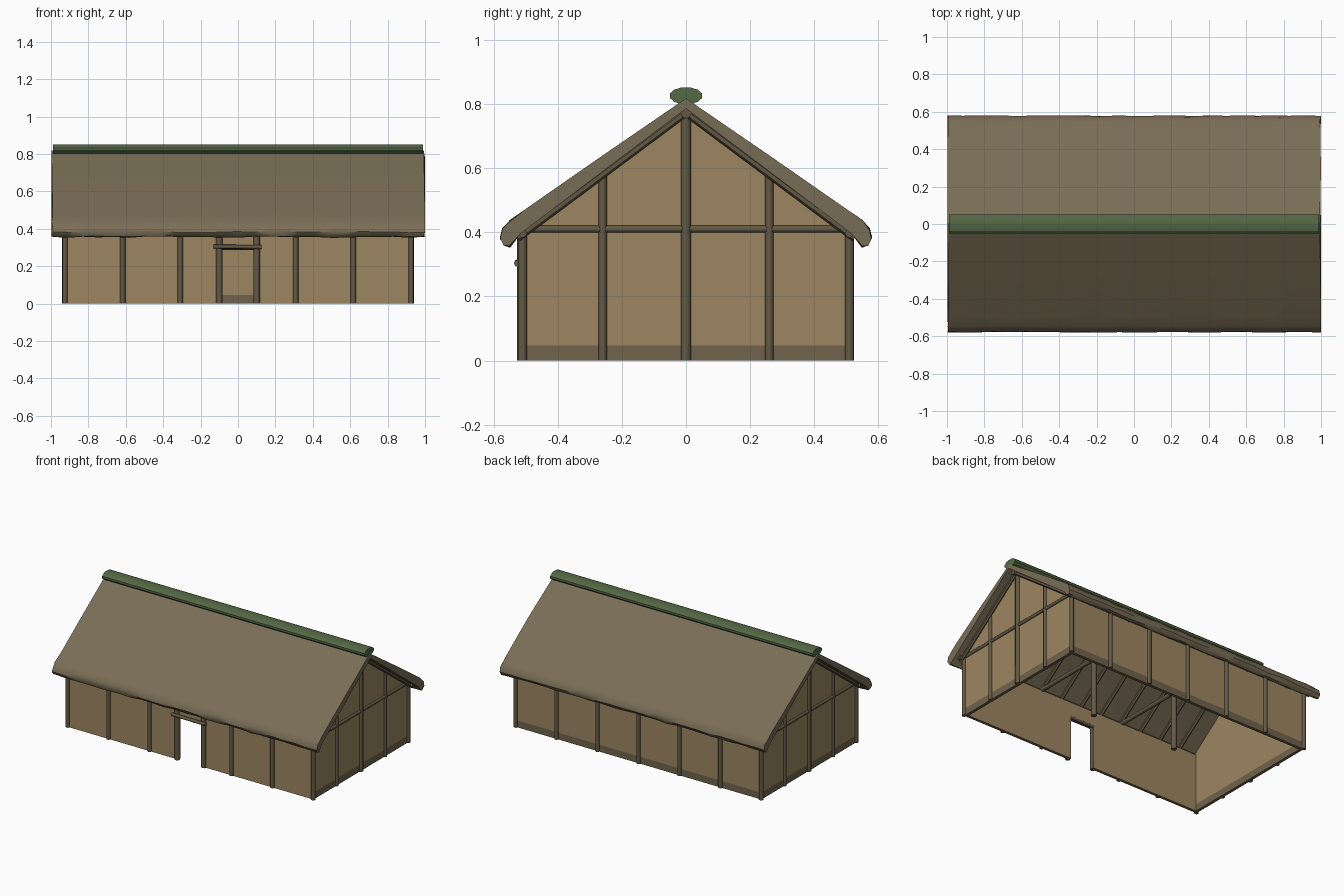
import bpy, bmesh, math, random
from mathutils import Vector

random.seed(4)
cube = bpy.data.objects.get("Cube")
if cube:
    bpy.data.objects.remove(cube, do_unlink=True)


def material(name, rgb):
    m = bpy.data.materials.new(name)
    m.use_nodes = True
    m.diffuse_color = (*rgb, 1)
    m.node_tree.nodes["Principled BSDF"].inputs["Base Color"].default_value = (*rgb, 1)
    return m


DAUB = material("tan daub", (0.34, 0.24, 0.12))
EARTH = material("damp earth", (0.16, 0.125, 0.072))
WOOD = material("weathered wood", (0.125, 0.1, 0.06))
THATCH = material("thatch", (0.192, 0.154, 0.093))
TURF = material("green turf", (0.09, 0.14, 0.06))


def finish(name, bm, mats, smooth=None):
    bmesh.ops.recalc_face_normals(bm, faces=bm.faces[:])
    mesh = bpy.data.meshes.new(name)
    bm.to_mesh(mesh)
    bm.free()
    ob = bpy.data.objects.new(name, mesh)
    bpy.context.collection.objects.link(ob)
    for m in mats:
        mesh.materials.append(m)
    if smooth:
        bpy.ops.object.select_all(action='DESELECT')
        ob.select_set(True)
        bpy.context.view_layer.objects.active = ob
        bpy.ops.object.shade_smooth_by_angle(angle=math.radians(smooth))
    return ob


def pole(name, a, b, r, sides=8):
    """Round timber between two points."""
    a, b = Vector(a), Vector(b)
    bm = bmesh.new()
    bmesh.ops.create_cone(bm, cap_ends=True, segments=sides, radius1=r, radius2=r,
                          depth=(b - a).length)
    turn = (b - a).to_track_quat('Z', 'Y').to_matrix().to_4x4()
    turn.translation = (a + b) / 2
    bm.transform(turn)
    return finish(name, bm, [WOOD], 50)


def loft(profile, stations, axis):
    """Sweep a closed (side, z) profile along x or y."""
    bm = bmesh.new()
    rings = []
    for t in stations:
        rings.append([bm.verts.new((t, u, z) if axis == 'x' else (u, t, z))
                      for u, z in profile])
    n = len(profile)
    for r, s in zip(rings, rings[1:]):
        for i in range(n):
            bm.faces.new((r[i], r[(i + 1) % n], s[(i + 1) % n], s[i]))
    bm.faces.new(rings[0])
    bm.faces.new(rings[-1])
    return bm


def wall(name, profile, lo, hi, axis):
    """Daub wall whose foot is stained by earth."""
    bm = loft(profile, (lo, hi), axis)
    foot = 0.047
    bmesh.ops.bisect_plane(bm, geom=bm.verts[:] + bm.edges[:] + bm.faces[:],
                           plane_co=(0, 0, foot), plane_no=(0, 0, 1))
    for f in bm.faces:
        f.material_index = int(f.calc_center_median().z < foot)
    return finish(name, bm, [DAUB, EARTH])


HX, HY, EAVE, RIDGE = 0.925, 0.51, 0.395, 0.772

# Walls, with the doorway in the front
wall("back_wall", [(-HX, 0), (HX, 0), (HX, EAVE), (-HX, EAVE)], HY - 0.02, HY, 'y')
wall("front_wall", [(-HX, 0), (-0.09, 0), (-0.09, 0.3), (0.09, 0.3), (0.09, 0),
                    (HX, 0), (HX, EAVE), (-HX, EAVE)], -HY, -HY + 0.02, 'y')
gable = [(-HY, 0), (HY, 0), (HY, EAVE), (0, RIDGE + 0.008), (-HY, EAVE)]
for side, s in (("left", 1), ("right", -1)):
    wall(side + "_gable_wall", gable, s * (HX - 0.02), s * HX, 'x')

# Wall posts
bays = [i * HX / 3 for i in range(-3, 4)]
for x in bays:
    pole("back_post", (x, HY, 0), (x, HY, EAVE), 0.014)
    if abs(x) > 0.01:
        pole("front_post", (x, -HY, 0), (x, -HY, EAVE), 0.014)

# Door frame
for x in (-0.1, 0.1):
    pole("door_post", (x, -HY, 0), (x, -HY, EAVE), 0.017)
pole("door_lintel", (-0.13, -HY - 0.015, 0.305), (0.125, -HY - 0.015, 0.303), 0.011)
pole("door_head", (-0.1, -HY + 0.01, 0.297), (0.1, -HY + 0.01, 0.297), 0.011)

# Gable framing
for s in (-1, 1):
    x = s * HX
    pole("gable_centre_post", (x, 0, 0), (x, 0, RIDGE), 0.016)
    pole("gable_tie", (x, -HY, 0.41), (x, HY, 0.41), 0.011)
    for y in (-0.26, 0.26):
        pole("gable_side_post", (x, y, 0), (x, y, 0.582), 0.013)

# Long roof timbers
pole("ridge_pole", (-0.965, 0, RIDGE), (0.965, 0, RIDGE), 0.017)
for y in (-HY, HY):
    pole("wall_plate", (-0.965, y, 0.397), (0.965, y, 0.397), 0.014)

# Rafters
for i in range(-6, 7):
    x = i * 0.94 / 6
    for s in (-1, 1):
        pole("rafter", (x, s * 0.525, 0.383), (x, 0, RIDGE + 0.002), 0.012, 6)

# Inner ridge posts and tie beams
for x in (-HX / 3 - 0.01, HX / 3 + 0.01):
    pole("inner_post", (x, 0, 0), (x, 0, RIDGE), 0.018)
    pole("tie_beam", (x, -HY, 0.4), (x, HY, 0.4), 0.014)

# Thatched roof with rounded, slightly ragged eaves
half = [(0.27, 0.633), (0.5, 0.473), (0.55, 0.435), (0.572, 0.41), (0.579, 0.382),
        (0.567, 0.362), (0.55, 0.356), (0.515, 0.397)]
roof = ([(0, 0.818)] + half + [(0, 0.786)] + [(-y, z) for y, z in reversed(half)])
bm = loft(roof, [-0.995 + 1.99 * i / 24 for i in range(25)], 'x')
for v in bm.verts:
    if abs(v.co.y) > 0.545:
        v.co.z += random.uniform(-0.004, 0.004)
        v.co.y += random.uniform(-0.002, 0.002)
    if abs(v.co.x) > 0.99:
        v.co.x += random.uniform(-0.004, 0.005)
finish("thatched_roof", bm, [THATCH], 40)

# Turf cap along the ridge
cap = [(0.052 * math.cos(a), 0.826 + 0.027 * math.sin(a))
       for a in (math.tau * (i + 0.5) / 12 for i in range(12))]
finish("ridge_cap", loft(cap, (-0.988, 0.988), 'x'), [TURF], 25)
